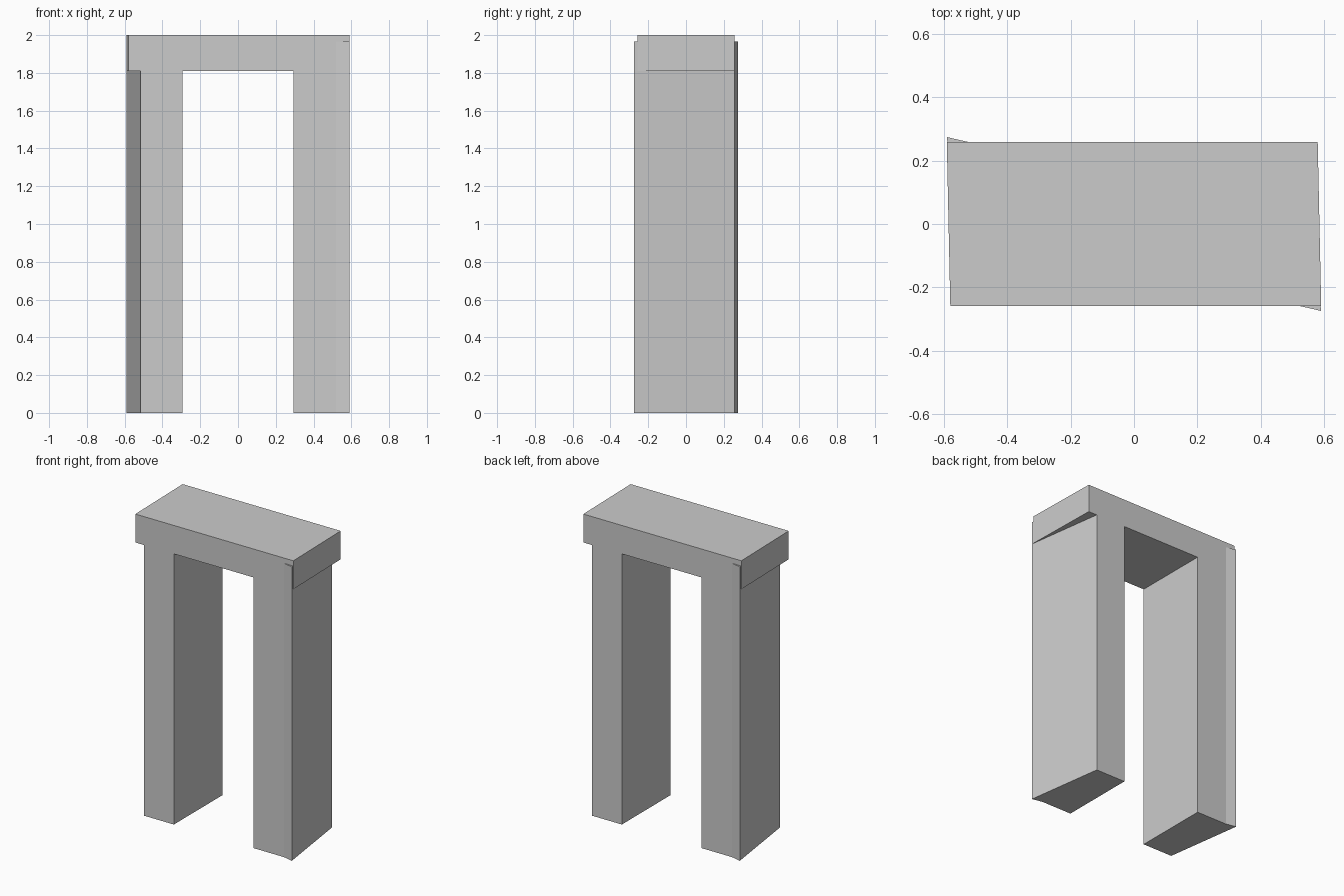
import bpy, bmesh

# Remove the default cube
cube = bpy.data.objects.get("Cube")
if cube:
    bpy.data.objects.remove(cube, do_unlink=True)

# Plain grey stone
stone = bpy.data.materials.new("grey_stone")
stone.use_nodes = True
GREY = (0.6, 0.6, 0.6, 1)
stone.diffuse_color = GREY
stone.node_tree.nodes["Principled BSDF"].inputs["Base Color"].default_value = GREY


def prism(name, outline, z0, z1):
    """Extrude a plan outline from z0 up to z1."""
    bm = bmesh.new()
    base = bm.faces.new([bm.verts.new((x, y, z0)) for x, y in outline])
    top = bmesh.ops.extrude_face_region(bm, geom=[base])["geom"]
    verts = [v for v in top if isinstance(v, bmesh.types.BMVert)]
    bmesh.ops.translate(bm, verts=verts, vec=(0, 0, z1 - z0))
    bmesh.ops.recalc_face_normals(bm, faces=bm.faces)
    mesh = bpy.data.meshes.new(name)
    bm.to_mesh(mesh)
    bm.free()
    mesh.materials.append(stone)
    obj = bpy.data.objects.new(name, mesh)
    bpy.context.collection.objects.link(obj)


DEPTH = 0.258       # half depth of the body
TIP = (0.59, -0.274)  # flared outer corner of a leg
BEAM_Z, FLARE_Z, TOP_Z = 1.81, 1.965, 2.0

# Legs with a slanted outer side, one the half turn of the other
leg = [(0.294, -DEPTH), (0.52, -DEPTH), TIP, (0.515, DEPTH), (0.294, DEPTH)]
flare = [(0.52, -DEPTH), TIP, (0.588, -DEPTH)]
for side, s in (("left", 1), ("right", -1)):
    prism(side + "_leg", [(s * x, s * y) for x, y in leg], 0, BEAM_Z)
    # Corner spur running up beside the beam
    prism(side + "_corner_spur", [(s * x, s * y) for x, y in flare], BEAM_Z, FLARE_Z)

# Crossbeam, slightly skewed in plan
prism("crossbeam", [(-0.579, -DEPTH), (0.59, -DEPTH), (0.579, DEPTH), (-0.59, DEPTH)],
      BEAM_Z, TOP_Z)
